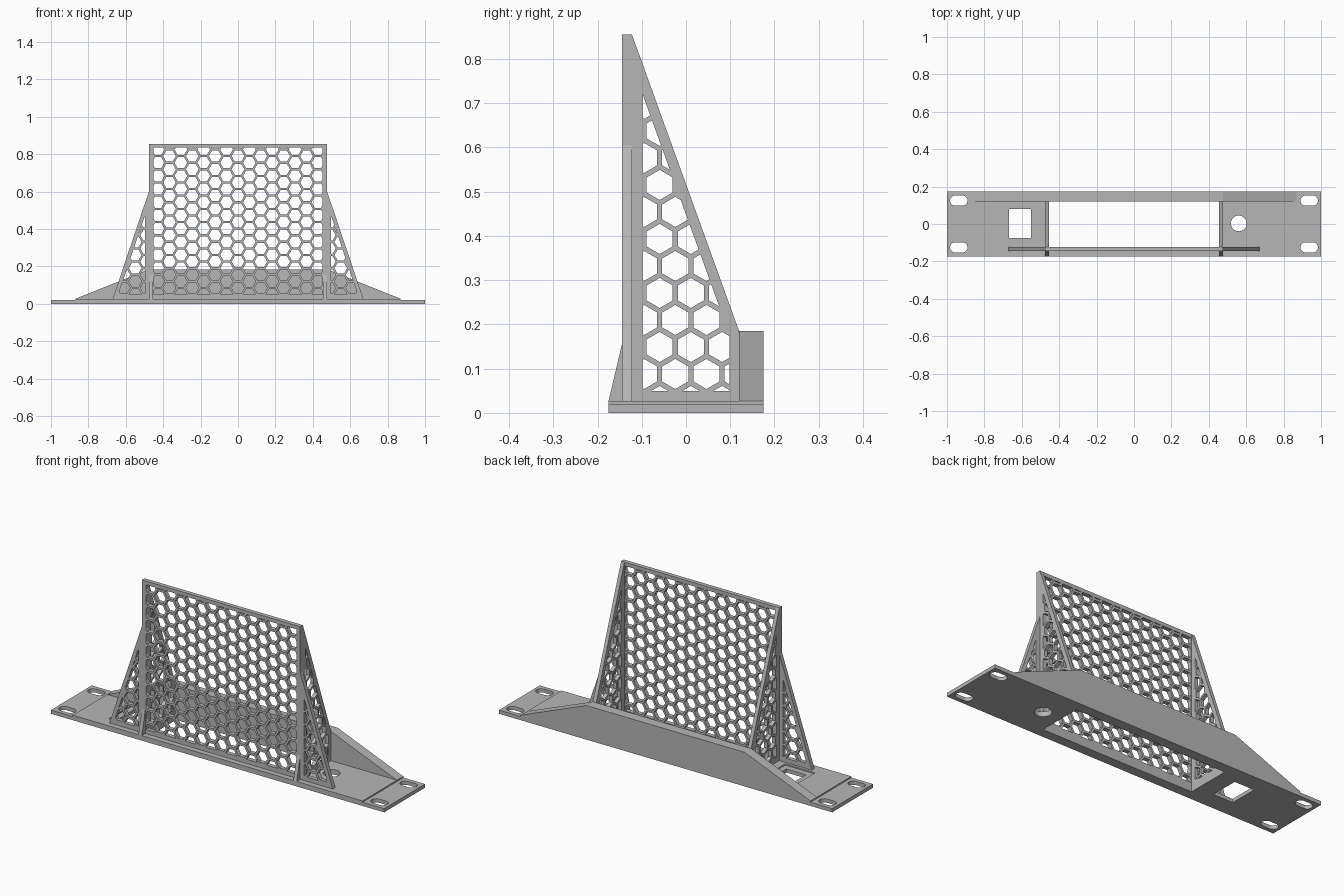
import bpy
from math import sin, cos, pi, radians
from mathutils import Matrix

cube = bpy.data.objects.get("Cube")
if cube:
    bpy.data.objects.remove(cube, do_unlink=True)

grey = bpy.data.materials.new("mid grey")
grey.use_nodes = True
colour = (0.47, 0.47, 0.47, 1)
grey.diffuse_color = colour
for node in grey.node_tree.nodes:
    if node.type == 'BSDF_PRINCIPLED':
        node.inputs["Base Color"].default_value = colour

# Drawing planes: columns are the drawing's right, up and normal directions
TOP = Matrix.Identity(3)
FRONT = Matrix(((1, 0, 0), (0, 0, -1), (0, 1, 0)))   # draws x, z
SIDE = Matrix(((0, 0, 1), (1, 0, 0), (0, 1, 0)))     # draws y, z


def slab(name, plane, outline, holes, low, high):
    """Extrude an outline with holes between two distances along the plane normal."""
    curve = bpy.data.curves.new(name, 'CURVE')
    curve.dimensions = '2D'
    curve.fill_mode = 'BOTH'
    curve.extrude = (high - low) / 2
    for loop in [outline] + holes:
        spline = curve.splines.new('POLY')
        spline.points.add(len(loop) - 1)
        for point, (u, v) in zip(spline.points, loop):
            point.co = (u, v, 0, 1)
        spline.use_cyclic_u = True
        spline.use_smooth = False
    temp = bpy.data.objects.new(name + " outline", curve)
    bpy.context.collection.objects.link(temp)
    graph = bpy.context.evaluated_depsgraph_get()
    mesh = bpy.data.meshes.new_from_object(temp.evaluated_get(graph))
    bpy.data.objects.remove(temp, do_unlink=True)
    bpy.data.curves.remove(curve)
    mesh.transform(plane.to_4x4() @ Matrix.Translation((0, 0, (low + high) / 2)))
    mesh.name = name
    mesh.materials.clear()
    mesh.materials.append(grey)
    for face in mesh.polygons:
        face.use_smooth = False
        face.material_index = 0
    obj = bpy.data.objects.new(name, mesh)
    bpy.context.collection.objects.link(obj)
    return obj


def rect(u0, u1, v0, v1):
    return [(u0, v0), (u1, v0), (u1, v1), (u0, v1)]


def ring(u, v, radius, count, turn=0):
    return [(u + radius * cos(turn + 2 * pi * i / count),
             v + radius * sin(turn + 2 * pi * i / count)) for i in range(count)]


def slot(u, v, half, radius):
    right = [(u + half + radius * sin(radians(a)), v - radius * cos(radians(a)))
             for a in range(0, 181, 15)]
    return right + [(2 * u - p, 2 * v - q) for p, q in right]


def clip(poly, region):
    """Keep the part of a polygon inside a convex counter-clockwise region."""
    for (ax, ay), (bx, by) in zip(region, region[1:] + region[:1]):
        def dist(p):
            return (bx - ax) * (p[1] - ay) - (by - ay) * (p[0] - ax)
        kept = []
        for p, q in zip(poly, poly[1:] + poly[:1]):
            dp, dq = dist(p), dist(q)
            if dp >= 0:
                kept.append(p)
            if (dp > 0 > dq) or (dp < 0 < dq):
                t = dp / (dp - dq)
                kept.append((p[0] + t * (q[0] - p[0]), p[1] + t * (q[1] - p[1])))
        poly = kept
        if len(poly) < 3:
            return []
    return poly


def area(poly):
    return abs(sum(p[0] * q[1] - q[0] * p[1]
                   for p, q in zip(poly, poly[1:] + poly[:1]))) / 2


PITCH = 0.0705
STEP = PITCH * sin(pi / 3)
HEX = 0.034


def honeycomb(region, u0, v0, pointy):
    """Hexagonal holes trimmed to a region; pointy hexagons have a corner on top."""
    holes = []
    for i in range(-16, 17):
        for j in range(-16, 17):
            if pointy:
                centre = (u0 + (i + (j % 2) / 2) * PITCH, v0 + j * STEP)
            else:
                centre = (u0 + i * STEP, v0 + (j + (i % 2) / 2) * PITCH)
            hole = clip(ring(*centre, HEX, 6, pi / 6 if pointy else 0), region)
            if hole and area(hole) > 0.00008:
                holes.append(hole)
    return holes


BASE = 0.027            # top of the thick part of the base
EDGE = 0.175            # half depth of the base
WALL_IN, WALL_OUT = 0.455, 0.475
PANEL_FRONT, PANEL_BACK = -0.145, -0.122

# Base plate with mounting slots, cable opening, socket hole and round hole
opening = rect(-WALL_IN, WALL_IN, PANEL_BACK, 0.12)
round_hole = ring(0.56, 0.003, 0.042, 32)
slots = [slot(sx * 0.937, sy * 0.125, 0.02, 0.027) for sx in (-1, 1) for sy in (-1, 1)]
slab("base_plate", TOP, rect(-1, 1, -EDGE, EDGE),
     slots + [opening, round_hole, rect(-0.668, -0.55, -0.075, 0.08)], 0, 0.02)
slab("base_thickening", TOP, rect(-0.87, 0.87, -EDGE, EDGE),
     [opening, round_hole, rect(-0.7, -0.52, -0.107, 0.107)], 0.02, BASE)

# Solid lip along the back, with sloping ends
slab("back_lip", FRONT, [(-0.87, BASE), (0.87, BASE), (WALL_OUT, 0.185), (-WALL_OUT, 0.185)],
     [], -EDGE, -0.12)

# Large upright mesh panel
slab("mesh_panel", FRONT, rect(-WALL_OUT, WALL_OUT, BASE, 0.855),
     honeycomb(rect(-0.452, 0.452, 0.05, 0.835), 0, 0.085 + PITCH * 5, False),
     -PANEL_BACK, -PANEL_FRONT)

# Mesh side walls, outer wings and small front gussets
wall = [(PANEL_BACK, BASE), (0.12, BASE), (0.12, 0.185), (PANEL_BACK, 0.855)]
wall_holes = honeycomb([(-0.098, 0.05), (0.098, 0.05), (0.098, 0.177), (-0.098, 0.72)],
                       0.011, 0.149, True)
wing = [(WALL_OUT, BASE), (0.67, BASE), (WALL_OUT, 0.605)]
wing_holes = honeycomb([(0.497, 0.05), (0.64, 0.05), (0.497, 0.475)],
                       0, 0.085 + PITCH * 5, False)
gusset = [(-EDGE, BASE), (PANEL_FRONT, BASE), (PANEL_FRONT, 0.155)]


def mirrored(loop, s):
    return [(s * u, v) for u, v in loop]


for side, s in (("left", 1), ("right", -1)):
    low, high = sorted((s * WALL_IN, s * WALL_OUT))
    slab(side + "_side_wall", SIDE, wall, wall_holes, low, high)
    slab(side + "_front_gusset", SIDE, gusset, [], low, high)
    slab(side + "_wing", FRONT, mirrored(wing, s), [mirrored(h, s) for h in wing_holes],
         -PANEL_BACK, -PANEL_FRONT)
